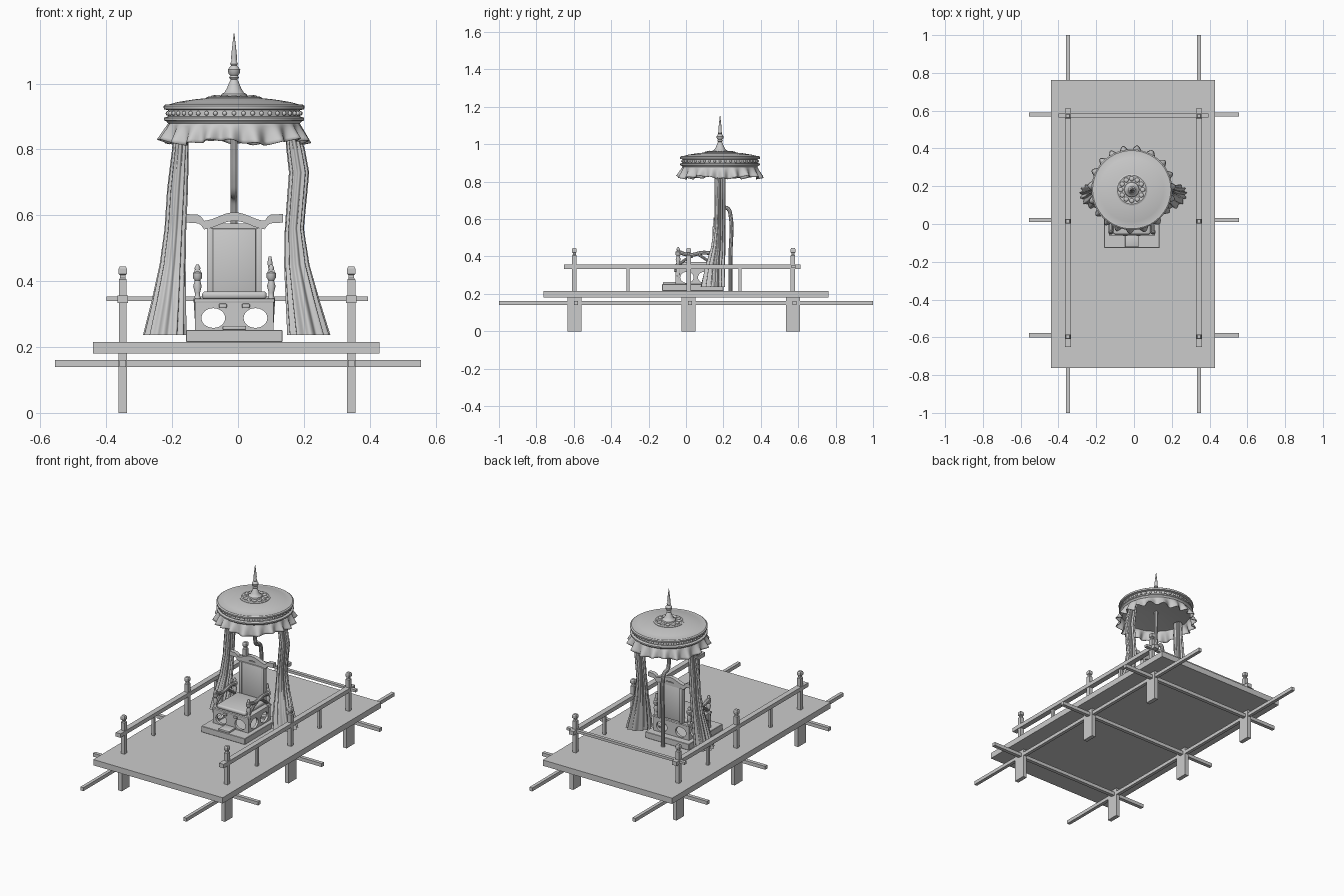
import bpy, bmesh
from math import sin, cos, pi, tau

if "Cube" in bpy.data.objects:
    bpy.data.objects.remove(bpy.data.objects["Cube"])

CX, CY = -0.012, 0.182          # canopy centre


def finish(name, bm, smooth=None):
    me = bpy.data.meshes.new(name)
    bmesh.ops.recalc_face_normals(bm, faces=bm.faces)
    bm.to_mesh(me)
    bm.free()
    ob = bpy.data.objects.new(name, me)
    bpy.context.collection.objects.link(ob)
    if smooth:
        bpy.ops.object.select_all(action='DESELECT')
        ob.select_set(True)
        bpy.context.view_layer.objects.active = ob
        bpy.ops.object.shade_smooth_by_angle(angle=smooth)
    return ob


def box(name, x0, x1, y0, y1, z0, z1, bevel=0, seg=2):
    bm = bmesh.new()
    bmesh.ops.create_cube(bm, size=1)
    for v in bm.verts:
        v.co = ((x0 + x1) / 2 + v.co.x * (x1 - x0),
                (y0 + y1) / 2 + v.co.y * (y1 - y0),
                (z0 + z1) / 2 + v.co.z * (z1 - z0))
    if bevel:
        bmesh.ops.bevel(bm, geom=bm.edges[:], offset=bevel, segments=seg,
                        affect='EDGES', profile=0.5)
    return finish(name, bm, 0.6 if bevel else None)


def loft(name, rings, caps=True, smooth=0.7):
    bm = bmesh.new()
    vs = [[bm.verts.new(p) for p in r] for r in rings]
    n = len(vs[0])
    for a, b in zip(vs, vs[1:]):
        for i in range(n):
            j = (i + 1) % n
            bm.faces.new((a[i], a[j], b[j], b[i]))
    if caps:
        bm.faces.new(vs[0])
        bm.faces.new(vs[-1])
    return finish(name, bm, smooth)


def lathe(name, x, y, profile, n=32, turn=0, smooth=0.7):
    return loft(name, [[(x + r * cos(turn + tau * i / n), y + r * sin(turn + tau * i / n), z)
                        for i in range(n)] for r, z in profile], smooth=smooth)


def to_mesh(name, cu, loc=(0, 0, 0), rot=(0, 0, 0)):
    ob = bpy.data.objects.new(name, cu)
    bpy.context.collection.objects.link(ob)
    ob.location, ob.rotation_euler = loc, rot
    bpy.ops.object.select_all(action='DESELECT')
    ob.select_set(True)
    bpy.context.view_layer.objects.active = ob
    bpy.ops.object.convert(target='MESH')
    bpy.ops.object.shade_smooth_by_angle(angle=0.6)
    return ob


def panel(name, loops, thick, loc, rot):
    """Flat cut-out panel: first loop is the outline, the others are holes."""
    cu = bpy.data.curves.new(name, 'CURVE')
    cu.dimensions, cu.fill_mode, cu.extrude = '2D', 'BOTH', thick / 2
    for pts in loops:
        sp = cu.splines.new('POLY')
        sp.points.add(len(pts) - 1)
        for p, (u, v) in zip(sp.points, pts):
            p.co = (u, v, 0, 1)
        sp.use_cyclic_u = True
    return to_mesh(name, cu, loc, rot)


def tube(name, pts, radius):
    cu = bpy.data.curves.new(name, 'CURVE')
    cu.dimensions, cu.bevel_depth, cu.use_fill_caps = '3D', radius, True
    cu.bevel_resolution, cu.resolution_u = 3, 6
    sp = cu.splines.new('BEZIER')
    sp.bezier_points.add(len(pts) - 1)
    for b, p in zip(sp.bezier_points, pts):
        b.co = p
        b.handle_left_type = b.handle_right_type = 'AUTO'
    return to_mesh(name, cu)


def beads(name, count, ring, z, r, squash=1):
    bm = bmesh.new()
    for i in range(count):
        a = tau * i / count
        new = bmesh.ops.create_icosphere(bm, subdivisions=2, radius=r)['verts']
        for v in new:
            v.co = (v.co.x + CX + ring * cos(a), v.co.y + CY + ring * sin(a), v.co.z * squash + z)
    return finish(name, bm, 1.0)


def circle(u, v, ru, rv, n=24):
    return [(u + ru * cos(tau * i / n), v + rv * sin(tau * i / n)) for i in range(n)]


# Deck, carrying beams, legs
box("deck", -0.44, 0.43, -0.762, 0.762, 0.18, 0.215)
ROWS = (-0.597, 0.014, 0.572)
for y in ROWS:
    box("cross_beam", -0.555, 0.555, y - 0.003, y + 0.019, 0.14, 0.161)
for s in (-1, 1):
    x = 0.347 * s - 0.003
    box("long_beam", x - 0.01, x + 0.01, -1, 1, 0.14, 0.161)
    # Railing with posts, capped tops and balusters
    box("side_rail", x - 0.016, x + 0.016, -0.652, 0.612, 0.333, 0.357)
    for y in ROWS:
        box("leg", x - 0.0125, x + 0.0125, y - 0.037, y + 0.037, 0, 0.18)
        q = 2 ** 0.5
        lathe("railing_post", x, y, [(r * q, z) for r, z in (
            (0.012, 0.21), (0.012, 0.405), (0.008, 0.41), (0.008, 0.418),
            (0.0125, 0.422), (0.0125, 0.438), (0.009, 0.445))], 4, pi / 4, 0.1)
    for y in (-0.31, 0.29):
        box("baluster", x - 0.008, x + 0.008, y - 0.008, y + 0.008, 0.21, 0.335)
box("rear_rail", -0.4, 0.395, 0.565, 0.585, 0.339, 0.354)

# Throne plinth, footrest and carved seat body
box("plinth", -0.158, 0.135, -0.127, 0.2, 0.215, 0.252, 0.002, 1)
box("footrest", -0.047, 0.025, -0.122, -0.055, 0.252, 0.264, 0.003)
X = -0.011                      # chair centre
for y in (-0.048, 0.15):
    panel("seat_apron", [[(-0.118, 0.25), (0.118, 0.25), (0.118, 0.342), (-0.118, 0.342)],
                         circle(-0.064, 0.288, 0.036, 0.03), circle(0.064, 0.288, 0.036, 0.03)],
          0.016, (X, y, 0), (pi / 2, 0, 0))
for s in (-1, 1):
    panel("seat_side", [[(-0.055, 0.25), (0.158, 0.25), (0.158, 0.342), (-0.055, 0.342)],
                        circle(0.005, 0.288, 0.036, 0.03), circle(0.1, 0.288, 0.036, 0.03)],
          0.014, (X + s * 0.112, 0, 0), (pi / 2, 0, pi / 2))
box("seat_board", X - 0.122, X + 0.122, -0.062, 0.165, 0.335, 0.347, 0.003)
box("seat_cushion", X - 0.098, X + 0.098, -0.055, 0.15, 0.345, 0.369, 0.01, 3)
for x in (-0.035, 0.035):
    box("apron_knob", X + x - 0.012, X + x + 0.012, -0.064, -0.05, 0.318, 0.332, 0.004)

# Arms with turned posts and scroll brackets
turned = [(0.006, 0.25), (0.012, 0.345), (0.008, 0.355), (0.008, 0.365), (0.013, 0.385),
          (0.008, 0.402), (0.014, 0.41), (0.014, 0.425), (0.007, 0.43), (0.009, 0.44), (0.004, 0.45)]
for s in (-1, 1):
    x = X + s * 0.112
    lathe("arm_post", x, -0.042, turned, 16)
    lathe("back_arm_post", x, 0.145, turned, 16)
    tube("armrest", [(x, -0.05, 0.428), (x, 0.02, 0.408), (x, 0.09, 0.42), (x, 0.155, 0.415)], 0.011)
    tube("arm_scroll", [(x, -0.035, 0.36), (x, 0.0, 0.385), (x, 0.035, 0.402)], 0.008)
    tube("arm_scroll", [(x, 0.14, 0.36), (x, 0.105, 0.385), (x, 0.07, 0.408)], 0.008)
lathe("arm_finial", X + 0.108, 0.145, [(0.005, 0.44), (0.008, 0.455), (0.004, 0.475)], 12)

# Backrest with stiles and wavy crest rail
box("backrest", X - 0.066, X + 0.066, 0.146, 0.162, 0.35, 0.56, 0.004)
for s in (-1, 1):
    x = X + s * 0.074
    box("back_stile", x - 0.009, x + 0.009, 0.142, 0.172, 0.345, 0.56, 0.002)
N = 32
wave = [(-0.147 + 0.294 * i / N) for i in range(N + 1)]
mid = [0.583 + 0.013 * cos(abs(u) / 0.147 * 1.5 * pi) * (1 if abs(u) < 0.098 else 0.2)
       - (0.008 if abs(u) >= 0.098 else 0.0) * min(1, (abs(u) - 0.098) / 0.01) * -1 for u in wave]
panel("crest_rail", [[(u, m - 0.013) for u, m in zip(wave, mid)]
                     + [(u, m + 0.013) for u, m in reversed(list(zip(wave, mid)))]],
      0.024, (X, 0.158, 0), (pi / 2, 0, 0))
box("crest_support", X - 0.07, X + 0.07, 0.152, 0.164, 0.555, 0.575)

# Canopy pole, bent forward above the throne
tube("canopy_pole", [(CX, 0.238, 0.215), (CX, 0.238, 0.4), (CX, 0.238, 0.62), (CX, 0.225, 0.655),
                     (CX, 0.192, 0.668), (CX, CY, 0.70), (CX, CY, 0.8), (CX, CY, 0.9)], 0.011)

# Canopy drum, beads, medallion and finial
lathe("canopy_drum", CX, CY, [
    (0.02, 0.893), (0.18, 0.882), (0.2, 0.878), (0.205, 0.885), (0.213, 0.888), (0.213, 0.896),
    (0.2, 0.9), (0.2, 0.919), (0.213, 0.922), (0.214, 0.932), (0.207, 0.937), (0.2, 0.936),
    (0.17, 0.944), (0.12, 0.952), (0.08, 0.956), (0.01, 0.958)], 64, smooth=0.5)
beads("rim_bead", 44, 0.201, 0.9095, 0.007)
lathe("medallion", CX, CY, [(0.084, 0.953), (0.084, 0.958), (0.076, 0.961), (0.07, 0.959),
                            (0.045, 0.961), (0.02, 0.963)], 40, smooth=0.5)
beads("medallion_petal", 12, 0.058, 0.96, 0.013, 0.4)
lathe("finial", CX, CY, [
    (0.042, 0.957), (0.038, 0.968), (0.03, 0.972), (0.022, 0.985), (0.014, 1.005), (0.01, 1.012),
    (0.015, 1.018), (0.011, 1.024), (0.017, 1.03), (0.019, 1.042), (0.013, 1.05), (0.009, 1.055),
    (0.012, 1.06), (0.008, 1.068), (0.009, 1.08), (0.006, 1.11), (0.001, 1.152)], 24)

# Gathered valance under the rim
M = 240
rings = []
for k in range(7):
    t = k / 6
    ring = []
    for i in range(M):
        a = tau * i / M
        w = sin(19 * a + 0.8 * sin(3 * a))
        r = 0.198 + 0.022 * t + 0.015 * t * w
        ring.append((CX + r * cos(a), CY + r * sin(a),
                     0.883 - t * (0.06 + 0.007 * sin(5 * a + 1) - 0.004 * w)))
    rings.append(ring)
val = loft("valance", rings, caps=False, smooth=1.2)
val.modifiers.new("thickness", 'SOLIDIFY').thickness = 0.003

# Pleated curtains: z, outer x, inner x, front y, back y (per side)
LEFT = [(0.875, -0.195, -0.15, 0.152, 0.215), (0.8, -0.2, -0.15, 0.15, 0.215),
        (0.68, -0.215, -0.152, 0.15, 0.215), (0.56, -0.223, -0.157, 0.147, 0.215),
        (0.45, -0.238, -0.159, 0.13, 0.215), (0.34, -0.262, -0.158, 0.095, 0.215),
        (0.237, -0.288, -0.157, 0.072, 0.215)]
RIGHT = [(0.875, 0.18, 0.142, 0.152, 0.215), (0.8, 0.203, 0.147, 0.15, 0.215),
         (0.73, 0.216, 0.155, 0.15, 0.215), (0.56, 0.2, 0.142, 0.147, 0.215),
         (0.45, 0.217, 0.14, 0.13, 0.215), (0.34, 0.248, 0.145, 0.095, 0.215),
         (0.237, 0.28, 0.15, 0.072, 0.215)]


def curtain(name, rows):
    rings, n = [], 96
    for a, b in zip(rows, rows[1:]):
        for k in range(4):
            t = k / 4
            rings.append([p + (q - p) * t for p, q in zip(a, b)])
    rings.append(rows[-1])
    out = []
    for z, xo, xi, yf, yb in rings:
        cx, rx, cy, ry = (xo + xi) / 2, (xo - xi) / 2, (yf + yb) / 2, (yb - yf) / 2
        ring = []
        for i in range(n):
            a = tau * i / n
            f = 0.9 + 0.11 * sin(12 * a + 1.5 * sin(2 * a) + 2 * z)
            # hem is swept back at its outer end
            skew = 0.25 * ry * cos(a) * min(1, max(0, (0.6 - z) / 0.35))
            ring.append((cx + rx * f * cos(a), cy + ry * 0.9 * f * sin(a) + skew, z))
        out.append(ring)
    loft(name, out, smooth=1.2)


curtain("left_curtain", LEFT)
curtain("right_curtain", RIGHT)
